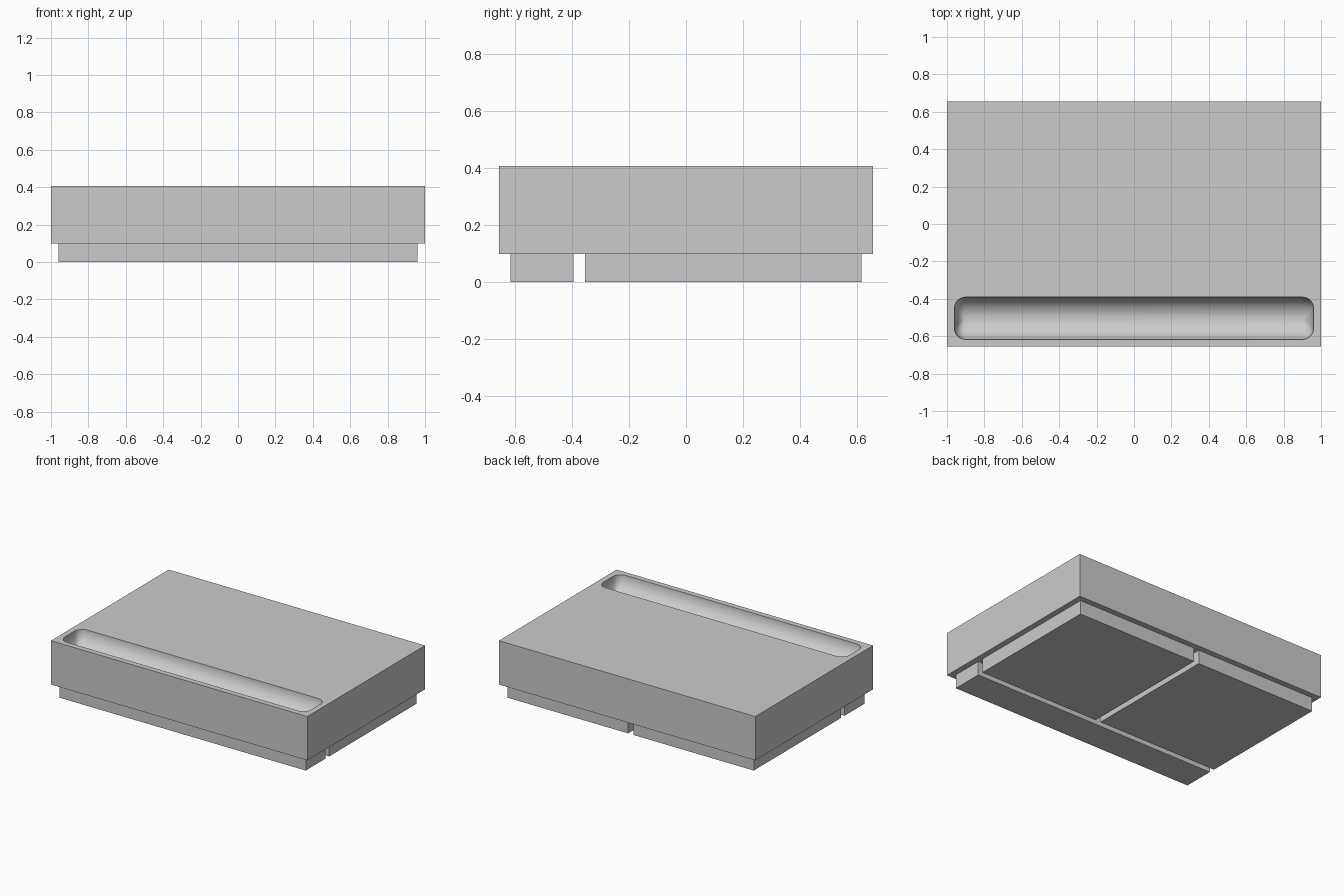
import bpy, bmesh
from math import sin, cos, pi

cube = bpy.data.objects.get("Cube")
if cube:
    bpy.data.objects.remove(cube, do_unlink=True)

grey = bpy.data.materials.new("light grey")
grey.use_nodes = True
grey.diffuse_color = (0.6, 0.6, 0.6, 1)
grey.node_tree.nodes["Principled BSDF"].inputs["Base Color"].default_value = (0.6, 0.6, 0.6, 1)


def finish(name, bm):
    bmesh.ops.recalc_face_normals(bm, faces=bm.faces)
    mesh = bpy.data.meshes.new(name)
    bm.to_mesh(mesh)
    bm.free()
    mesh.materials.append(grey)
    obj = bpy.data.objects.new(name, mesh)
    bpy.context.collection.objects.link(obj)
    return obj


def box(name, low, high):
    bm = bmesh.new()
    bmesh.ops.create_cube(bm, size=1)
    for v in bm.verts:
        v.co = [a + (c + 0.5) * (b - a) for a, b, c in zip(low, high, v.co)]
    return finish(name, bm)


TOP = 0.407
BASE = 0.098

# Main slab and the three raised pads underneath
slab = box("slab", (-1, -0.656, BASE), (1, 0.656, TOP))
box("front_pad", (-0.96, -0.616, 0), (0.96, -0.395, BASE))
box("back_left_pad", (0.02, -0.355, 0), (0.96, 0.616, BASE))
box("back_right_pad", (-0.96, -0.355, 0), (-0.02, 0.616, BASE))


# Cutter for the tray: rounded rectangles shrinking along a round profile
def ring(bm, shrink, z, steps=8):
    radius = 0.06 * shrink
    half_x, half_y = 0.9, 0.053 * shrink
    verts = []
    for quarter, (sx, sy) in enumerate([(1, 1), (-1, 1), (-1, -1), (1, -1)]):
        for i in range(steps + 1):
            a = (quarter + i / steps) * pi / 2
            verts.append(bm.verts.new((sx * half_x + radius * cos(a),
                                       -0.504 + sy * half_y + radius * sin(a), z)))
    return verts


DEPTH = 0.113
LEVELS = 16
bm = bmesh.new()
rings = [ring(bm, 1, TOP + 0.05)]
for k in range(LEVELS):
    a = k / LEVELS * pi / 2
    rings.append(ring(bm, cos(a), TOP - DEPTH * sin(a)))
for upper, lower in zip(rings, rings[1:]):
    for i in range(len(upper)):
        j = (i + 1) % len(upper)
        bm.faces.new((upper[i], upper[j], lower[j], lower[i]))
bm.faces.new(rings[0])
bm.faces.new(rings[-1])
cutter = finish("tray_cutter", bm)
cutter.hide_render = True

# Cut the tray and smooth its hollow
mod = slab.modifiers.new("tray", "BOOLEAN")
mod.operation = "DIFFERENCE"
mod.solver = "EXACT"
mod.object = cutter
bpy.ops.object.select_all(action="DESELECT")
bpy.context.view_layer.objects.active = slab
slab.select_set(True)
bpy.ops.object.modifier_apply(modifier=mod.name)
bpy.data.objects.remove(cutter, do_unlink=True)
bpy.ops.object.shade_smooth_by_angle(angle=pi / 5)
